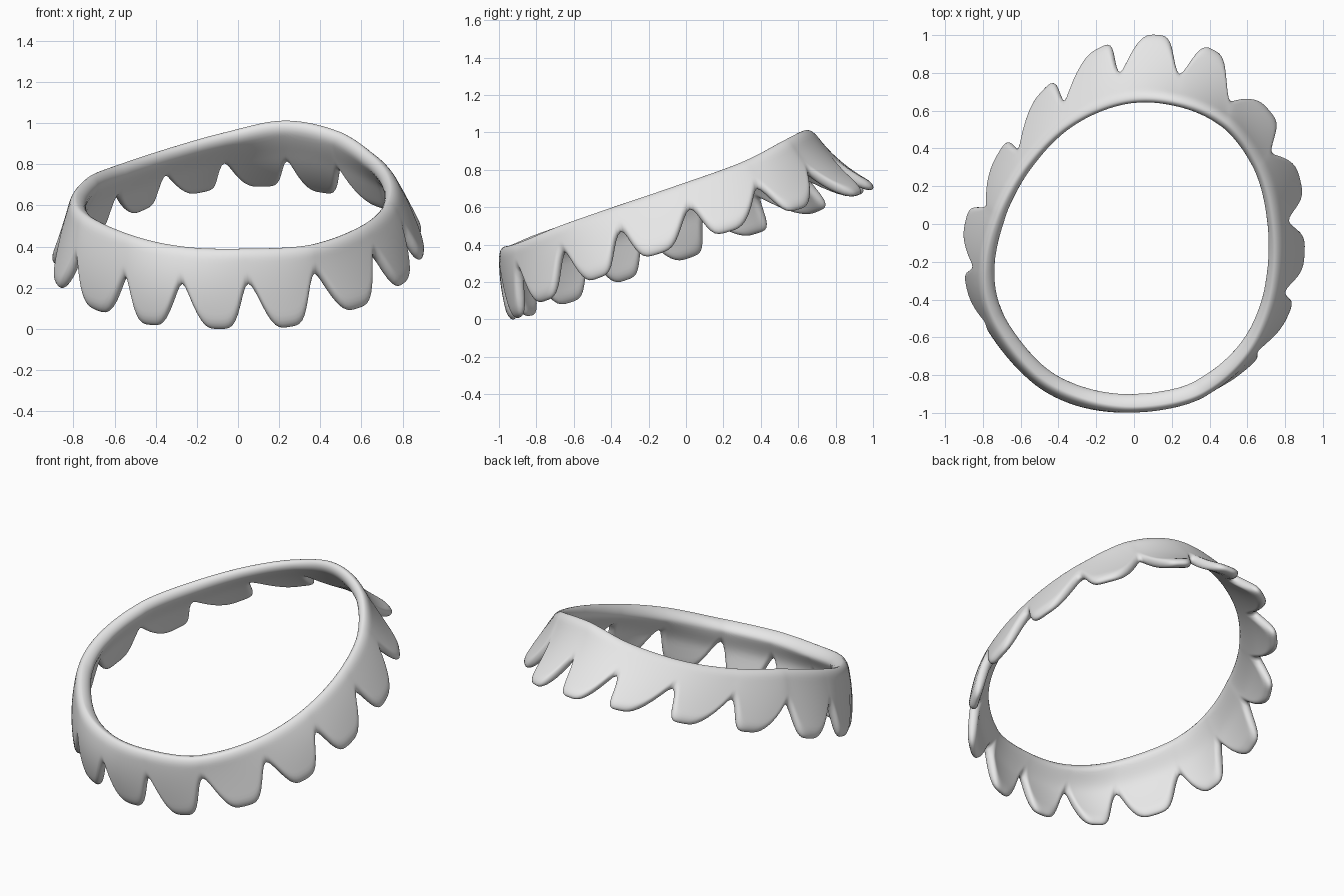
import bpy
import math
from mathutils import Vector

default_cube = bpy.data.objects.get("Cube")
if default_cube:
    bpy.data.objects.remove(default_cube, do_unlink=True)

# Guide points, counter-clockwise from the front: top of the rim,
# notches between the petals, and tips of the petals (half a step later)
RIM = [(.03, -.965, .4), (.36, -.89, .42), (.6, -.67, .51), (.72, -.35, .62),
       (.73, 0, .74), (.65, .3, .85), (.48, .53, .97), (.22, .64, 1.02),
       (-.06, .64, .96), (-.34, .52, .88), (-.56, .31, .81), (-.71, .05, .75),
       (-.78, -.23, .66), (-.74, -.49, .57), (-.53, -.78, .47), (-.27, -.92, .41)]
NOTCHES = [(.05, -.96, .23), (.37, -.88, .28), (.65, -.65, .37), (.79, -.35, .48),
           (.81, .02, .6), (.72, .38, .71), (.5, .65, .79), (.24, .79, .83),
           (-.07, .8, .82), (-.36, .65, .76), (-.6, .4, .66), (-.77, .1, .56),
           (-.84, -.22, .45), (-.77, -.51, .35), (-.54, -.8, .26), (-.27, -.94, .23)]
TIPS = [(.25, -.89, .02), (.58, -.75, .11), (.8, -.47, .23), (.89, -.15, .36),
        (.87, .23, .48), (.71, .6, .6), (.42, .92, .68), (.12, 1, .71),
        (-.18, .93, .68), (-.47, .71, .59), (-.7, .38, .47), (-.88, .02, .34),
        (-.87, -.32, .22), (-.68, -.62, .1), (-.42, -.83, .03), (-.09, -.92, .01)]

PETALS = len(RIM)
COLUMNS = 20      # columns across each petal
ROWS = 22         # rows from the rim down to the petal edge


def closed_curve(points, position):
    """Point on a smooth closed curve through the guide points."""
    index = math.floor(position)
    t = position - index
    a, b, c, d = (Vector(points[(index + k) % len(points)]) for k in (-1, 0, 1, 2))
    return (b * 2 + (c - a) * t + (a * 2 - b * 5 + c * 4 - d) * t ** 2
            + (b * 3 - a - c * 3 + d) * t ** 3) / 2


def round_end(distance, radius):
    """Rounds off the section close to one of its ends."""
    x = min(max(distance / radius, 0), 1)
    return math.sqrt(1 - (1 - x) ** 2)


def inner_thickness(from_rim, rim_thickness):
    """A thick inner lip that eases into the petal sheet."""
    blend = min(max((from_rim - .03) / .17, 0), 1)
    blend = blend * blend * (3 - 2 * blend)
    return rim_thickness + (.027 - rim_thickness) * blend


def section(position):
    """Closed cross-section of the collar: outer side down, inner side up."""
    rim = closed_curve(RIM, position)
    notch = closed_curve(NOTCHES, position)
    tangent = closed_curve(RIM, position + .05) - closed_curve(RIM, position - .05)
    # The lip is widest at the front
    lip = .052 - .02 * rim.y

    # Each petal's edge runs parallel to its notches, blending into its neighbours
    petal = math.floor(position)
    across = abs(2 * (position - petal) - 1)
    own_tip = Vector(TIPS[petal]) + notch - closed_curve(NOTCHES, petal + .5)
    tip = own_tip.lerp(closed_curve(TIPS, position - .5), across ** 6)

    # The sheet follows a gentle bend from the rim past the notch to the tip
    def bend(v):
        return (rim * (2 * (v - .5) * (v - 1)) + notch * (4 * v * (1 - v))
                + tip * (2 * v * (v - .5)))

    # Petal outline: rounded tip and rounded notch
    reach = .75 + .25 * math.cos(math.pi * across ** 1.9)
    steps = [reach * (1 - math.cos(math.pi * row / ROWS)) / 2
             for row in range(ROWS + 1)]
    path = [bend(v) for v in steps]
    lengths = [0]
    for start, end in zip(path, path[1:]):
        lengths.append(lengths[-1] + (end - start).length)

    outer, inner = [], []
    for row, point in enumerate(path):
        before, after = path[max(row - 1, 0)], path[min(row + 1, ROWS)]
        outward = (after - before).cross(tangent).normalized()
        # outward points away from the centre of the ring
        if outward.xy.dot(point.xy) < 0:
            outward.negate()
        from_rim, from_edge = lengths[row], lengths[-1] - lengths[row]
        outward *= round_end(from_rim, .055) * round_end(from_edge, .06)
        outer.append(point + outward * .029)
        inner.append(point - outward * inner_thickness(from_rim, lip))
    return outer + inner[-2:0:-1]


def build_collar():
    """Sweeps the cross-section around the ring and closes it."""
    verts, faces = [], []
    total = PETALS * COLUMNS
    for column in range(total):
        petal, step = divmod(column, COLUMNS)
        verts.extend(section(petal + step / COLUMNS))
    count = len(verts) // total
    for column in range(total):
        here, there = column * count, (column + 1) % total * count
        for k in range(count):
            following = (k + 1) % count
            faces.append((here + k, here + following, there + following, there + k))
    ground = min(v.z for v in verts)
    mesh = bpy.data.meshes.new("scalloped_collar")
    mesh.from_pydata([(v.x, v.y, v.z - ground) for v in verts], [], faces)
    mesh.validate()
    mesh.update()
    collar = bpy.data.objects.new("scalloped_collar", mesh)
    bpy.context.collection.objects.link(collar)
    return collar


# One plain grey material
grey = bpy.data.materials.new("plain_grey")
grey.use_nodes = True
colour = (.8, .8, .8, 1)
grey.diffuse_color = colour
grey.node_tree.nodes["Principled BSDF"].inputs["Base Color"].default_value = colour

# Collar with rolled rim and sixteen petals
collar = build_collar()
collar.data.materials.append(grey)
bpy.ops.object.select_all(action="DESELECT")
collar.select_set(True)
bpy.context.view_layer.objects.active = collar

# Consistent outward faces
bpy.ops.object.mode_set(mode="EDIT")
bpy.ops.mesh.select_all(action="SELECT")
bpy.ops.mesh.normals_make_consistent(inside=False)
bpy.ops.object.mode_set(mode="OBJECT")
bpy.ops.object.shade_smooth()
